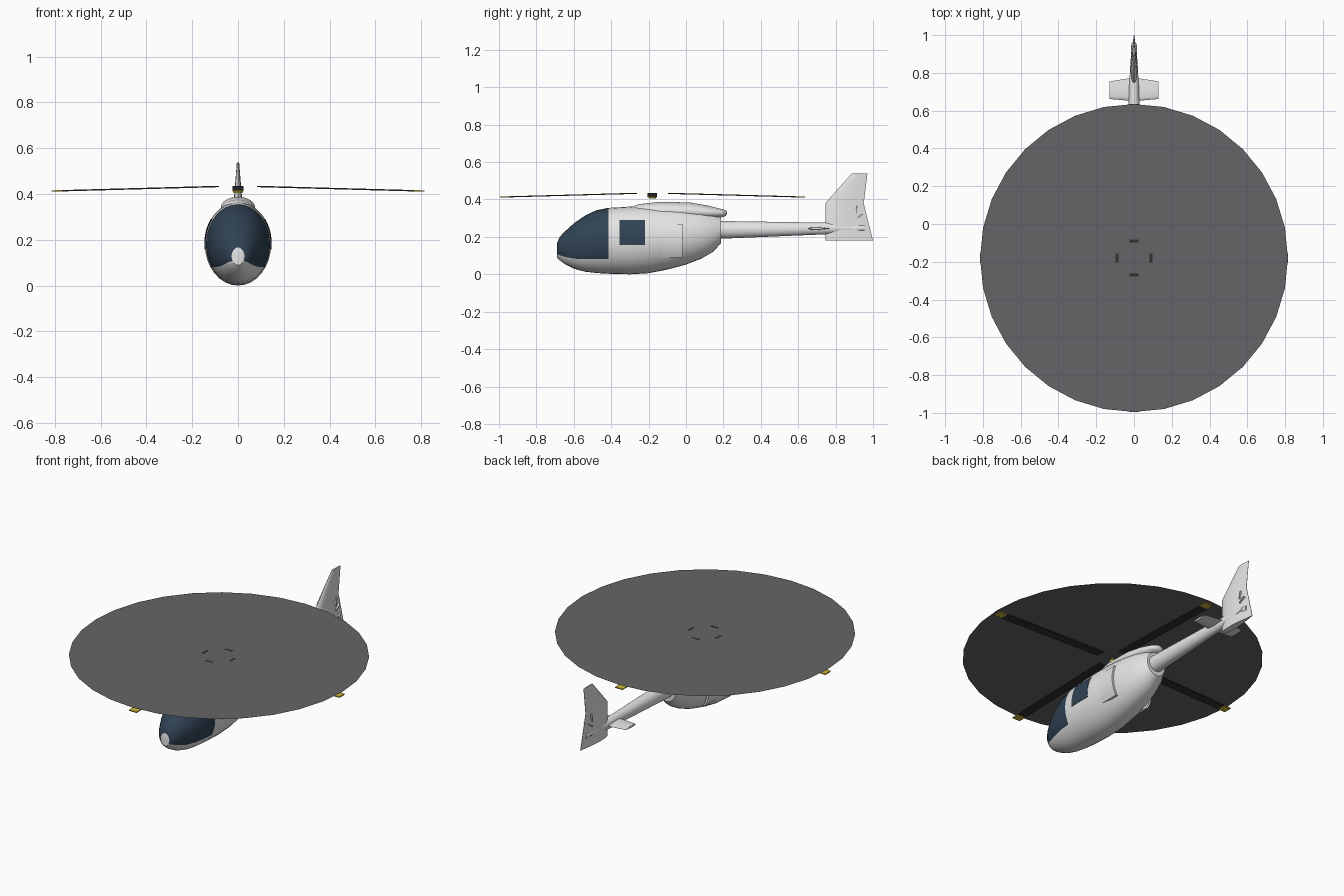
import bpy, bmesh, math
from mathutils import Matrix, Vector

if "Cube" in bpy.data.objects:
    bpy.data.objects.remove(bpy.data.objects["Cube"])


def material(name, r, g, b):
    m = bpy.data.materials.new(name)
    m.use_nodes = True
    m.diffuse_color = (r, g, b, 1)
    m.node_tree.nodes["Principled BSDF"].inputs["Base Color"].default_value = (r, g, b, 1)
    return m


WHITE = material("white paint", .78, .78, .78)
GLASS = material("dark blue glass", .03, .055, .09)
GREY = material("rotor disc grey", .13, .13, .135)
BLACK = material("blade black", .03, .03, .03)
YELLOW = material("tip yellow", .6, .45, .04)


def finish(name, bm, mats, angle=40):
    bmesh.ops.recalc_face_normals(bm, faces=bm.faces)
    mesh = bpy.data.meshes.new(name)
    bm.to_mesh(mesh)
    bm.free()
    for m in mats:
        mesh.materials.append(m)
    obj = bpy.data.objects.new(name, mesh)
    bpy.context.collection.objects.link(obj)
    bpy.ops.object.select_all(action="DESELECT")
    obj.select_set(True)
    bpy.context.view_layer.objects.active = obj
    bpy.ops.object.shade_smooth_by_angle(angle=math.radians(angle))
    return obj


def loft(name, rings, mats, rule=None, angle=40):
    """Skin a list of closed rings; rule(ring, segment) picks the material."""
    bm = bmesh.new()
    rows = [[bm.verts.new(p) for p in ring] for ring in rings]
    n = len(rows[0])
    for i in range(len(rows) - 1):
        for j in range(n):
            k = (j + 1) % n
            f = bm.faces.new((rows[i][j], rows[i][k], rows[i + 1][k], rows[i + 1][j]))
            if rule:
                f.material_index = rule(i, j)
    bm.faces.new(rows[0])
    bm.faces.new(rows[-1])
    return finish(name, bm, mats, angle)


def ellipse(y, low, high, half, n=32):
    """Upright elliptical ring at station y."""
    return [Vector((half * math.cos(a), y, (low + high) / 2 + (high - low) / 2 * math.sin(a)))
            for a in (2 * math.pi * j / n for j in range(n))]


# Fuselage stations: y, bottom, top, half width
HULL = [(-.69, .09, .166, .028), (-.675, .075, .2, .05), (-.65, .056, .227, .069),
        (-.6, .03, .272, .095), (-.54, .014, .314, .117), (-.48, .007, .342, .132),
        (-.415, .003, .355, .14), (-.3, 0, .362, .145), (-.2, .006, .365, .145),
        (-.1, .025, .363, .139), (0, .052, .357, .125), (.08, .083, .345, .107),
        (.14, .117, .328, .087), (.187, .165, .305, .062)]
# The windscreen covers the front rings above the third row below the middle
loft("fuselage", [ellipse(*s) for s in HULL], [WHITE, GLASS],
     lambda i, j: int(HULL[i][0] < -.42 and (j < 16 + 3 or j >= 32 - 3)))

# Engine fairing on the roof
loft("engine_fairing", [ellipse(*s) for s in [
    (-.29, .35, .362, .02), (-.25, .32, .375, .052), (-.14, .29, .388, .075),
    (.02, .29, .384, .075), (.12, .295, .367, .065), (.19, .305, .349, .045),
    (.211, .311, .343, .03), (.218, .32, .335, .012)]], [WHITE])

# Tail boom
loft("tail_boom", [ellipse(*s) for s in [
    (.18, .19, .285, .047), (.75, .214, .276, .025), (.955, .232, .262, .012)]], [WHITE])


def hull_x(y, z):
    """Half width of the fuselage at a given station and height."""
    for a, b in zip(HULL, HULL[1:]):
        if a[0] <= y <= b[0]:
            t = (y - a[0]) / (b[0] - a[0])
            low, high, half = (a[k] + (b[k] - a[k]) * t for k in (1, 2, 3))
            s = (2 * z - low - high) / (high - low)
            return half * math.sqrt(max(0, 1 - s * s))


def side_plate(name, side, y0, y1, z0, z1, mat, lift, depth, fixed=None):
    """Thin plate curved like the hull side, over a rectangle in y and z."""
    bm = bmesh.new()
    n = 8
    outer, inner = [], []
    for i in range(n + 1):
        y = y0 + (y1 - y0) * i / n
        for grid, off in ((outer, lift), (inner, lift - depth)):
            zs = [z0 + (z1 - z0) * j / n for j in range(n + 1)]
            grid.append([bm.verts.new((side * (hull_x(fixed or y, z) + off), y, z)) for z in zs])
    for grid in (outer, inner):
        for i in range(n):
            for j in range(n):
                bm.faces.new((grid[i][j], grid[i + 1][j], grid[i + 1][j + 1], grid[i][j + 1]))
    for i in range(n):
        for e in (0, n):
            bm.faces.new((outer[i][e], outer[i + 1][e], inner[i + 1][e], inner[i][e]))
            bm.faces.new((outer[e][i], outer[e][i + 1], inner[e][i + 1], inner[e][i]))
    finish(name, bm, [mat])


# Cabin windows and rear doors on both sides
for label, side in (("left", 1), ("right", -1)):
    side_plate(label + "_window", side, -.355, -.22, .158, .29, GLASS, .002, .005)
    side_plate(label + "_door", side, -.16, -.018, .09, .27, WHITE, 0, .012, fixed=-.13)

# Rounded aerofoil: chord fraction, thickness fraction
FOIL = [(0, 0), (.04, .5), (.15, .85), (.35, 1), (.65, .7), (1, .06)]
OUTLINE = FOIL + [(c, -t) for c, t in FOIL[:0:-1]]


def fin_ring(z, front, back, half):
    return [(t * half, front + (back - front) * c, z) for c, t in OUTLINE]


loft("tail_fin", [fin_ring(.18, .745, 1, .02), fin_ring(.38, .745, .95, .018),
                  fin_ring(.538, .885, .97, .005)], [WHITE])


def wing_ring(x, front, back, half):
    return [(x, front + (back - front) * c, .245 + t * half) for c, t in OUTLINE]


# Horizontal stabiliser, tip to tip
loft("stabiliser", [wing_ring(-.13, .662, .755, .006), wing_ring(0, .65, .775, .009),
                    wing_ring(.13, .662, .755, .006)], [WHITE])


def box(name, matrix, mat):
    bm = bmesh.new()
    bmesh.ops.create_cube(bm, size=1, matrix=matrix)
    return finish(name, bm, [mat], 30)


# Tail rotor blades just showing through the fin
for i, (y, z, tilt) in enumerate([(.91, .345, 80), (.925, .308, 35), (.908, .243, 10)]):
    box(f"tail_rotor_blade_{i + 1}", Matrix.Translation((0, y, z))
        @ Matrix.Rotation(math.radians(tilt), 4, "X")
        @ Matrix.Diagonal((.034, .045, .007, 1)), WHITE)

# Main rotor
AXIS = Vector((0, -.18, 0))
RADIUS = .815


def cylinder(name, low, high, radius, mat):
    bm = bmesh.new()
    bmesh.ops.create_cone(bm, cap_ends=True, segments=16, radius1=radius, radius2=radius,
                          depth=high - low,
                          matrix=Matrix.Translation(AXIS + Vector((0, 0, (low + high) / 2))))
    finish(name, bm, [mat], 30)


cylinder("rotor_hub", .418, .435, .021, BLACK)
cylinder("rotor_hub_collar", .405, .418, .019, YELLOW)


def blade_ring(r, turn):
    """Thin rectangular blade section, drooping towards the tip."""
    z = .433 - .02 * (r - .08) / (RADIUS - .08)
    return [turn @ Vector((r, w, z + h)) + AXIS
            for w, h in ((-.025, -.003), (.025, -.003), (.025, .003), (-.025, .003))]


for i in range(4):
    turn = Matrix.Rotation(i * math.pi / 2, 3, "Z")
    loft(f"rotor_blade_{i + 1}", [blade_ring(r, turn) for r in (.083, .768, RADIUS)],
         [BLACK, YELLOW], lambda ring, seg: ring, 30)
    mesh = bpy.data.objects[f"rotor_blade_{i + 1}"].data
    mesh.polygons[len(mesh.polygons) - 1].material_index = 1

# Spinning rotor disc
bm = bmesh.new()
bmesh.ops.create_circle(bm, cap_ends=True, segments=32, radius=RADIUS,
                        matrix=Matrix.Translation(AXIS + Vector((0, 0, .4355))))
finish("rotor_disc", bm, [GREY])
